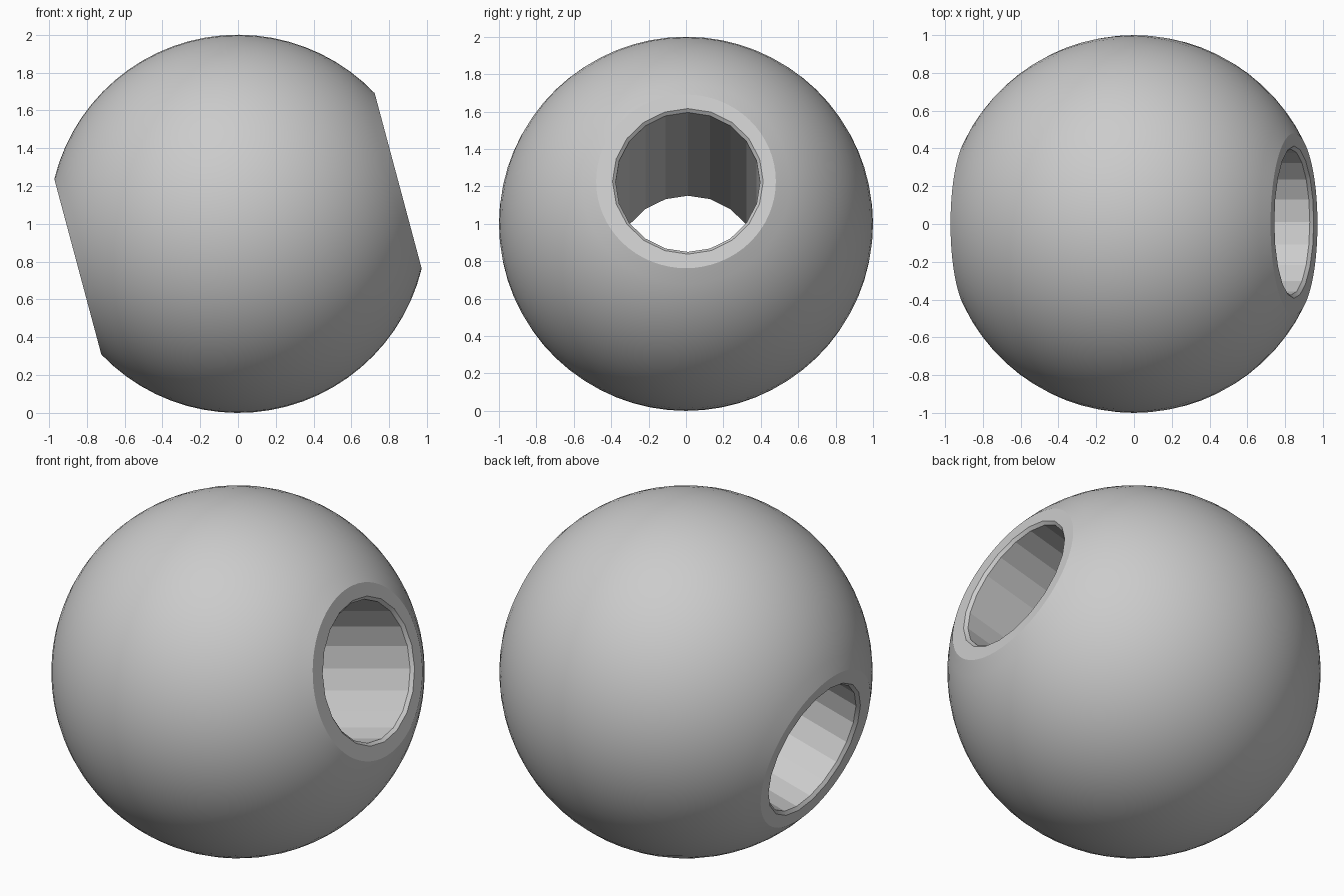
import bpy, bmesh, math
from mathutils import Matrix

cube = bpy.data.objects.get("Cube")
if cube:
    bpy.data.objects.remove(cube, do_unlink=True)

TILT = math.radians(15)     # bore axis rises towards +x
FLAT = 0.877                # distance from centre to each flat end
RIM = math.sqrt(1 - FLAT ** 2)
BORE, CHAMFER = 0.386, 0.017

grey = bpy.data.materials.new("bead_grey")
grey.use_nodes = True
colour = (0.6, 0.6, 0.6, 1)
grey.diffuse_color = colour
grey.node_tree.nodes["Principled BSDF"].inputs["Base Color"].default_value = colour


def lathe(name, profile, sides, offset_y=0.0):
    """Solid of revolution about the tilted axis; profile is (radius, position)."""
    bm = bmesh.new()
    rings = []
    for r, h in profile:
        rings.append([bm.verts.new((r * math.cos(a), r * math.sin(a), h))
                      for a in (2 * math.pi * i / sides for i in range(sides))])
    for low, high in zip(rings, rings[1:]):
        for i in range(sides):
            j = (i + 1) % sides
            bm.faces.new((low[i], low[j], high[j], high[i]))
    bm.faces.new(rings[0][::-1])
    bm.faces.new(rings[-1])
    bm.transform(Matrix.Translation((0, offset_y, 1))
                 @ Matrix.Rotation(math.pi / 2 - TILT, 4, 'Y'))
    mesh = bpy.data.meshes.new(name)
    bm.to_mesh(mesh)
    bm.free()
    mesh.materials.append(grey)
    obj = bpy.data.objects.new(name, mesh)
    bpy.context.collection.objects.link(obj)
    return obj


# Ball with both ends cut flat
edge = math.asin(FLAT)
angles = [edge * (i / 12 - 1) for i in range(25)]
bead = lathe("bead", [(math.cos(a), math.sin(a)) for a in angles], 64)

# Faceted bore with a small chamfer at each mouth
flare = BORE + CHAMFER
half = [(BORE, FLAT - CHAMFER), (flare, FLAT), (flare, FLAT + 0.2)]
cutter = lathe("bore_cutter", [(r, -h) for r, h in half[::-1]] + half, 20, 0.01)
cutter.hide_render = True

cut = bead.modifiers.new("bore", 'BOOLEAN')
cut.operation = 'DIFFERENCE'
cut.solver = 'EXACT'
cut.object = cutter
bpy.ops.object.select_all(action='DESELECT')
bpy.context.view_layer.objects.active = bead
bead.select_set(True)
bpy.ops.object.modifier_apply(modifier=cut.name)
bpy.data.objects.remove(cutter, do_unlink=True)

# Smooth ball, crisp bore facets and rims
bpy.ops.object.shade_smooth_by_angle(angle=math.radians(15))
